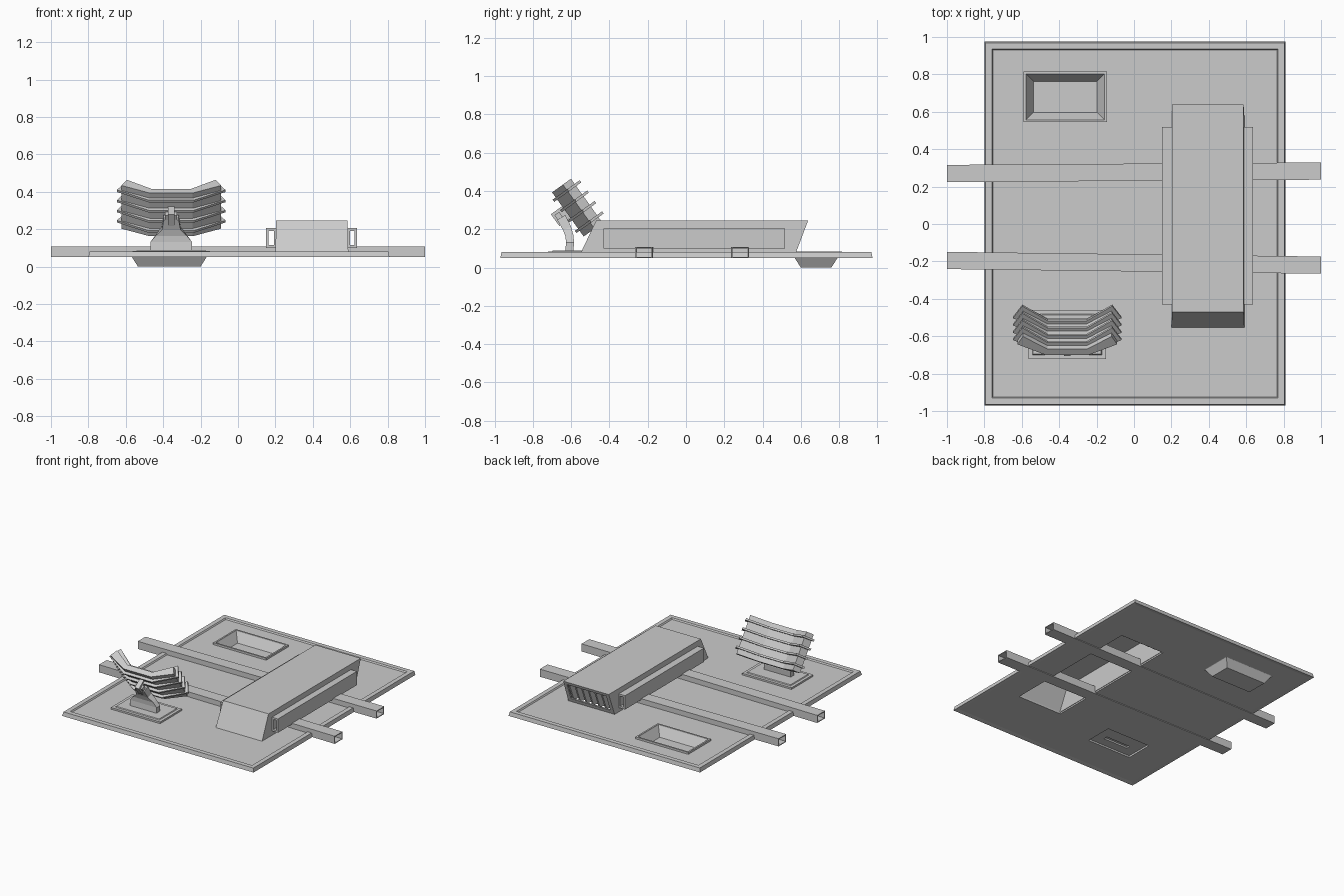
import bpy, bmesh

if "Cube" in bpy.data.objects:
    bpy.data.objects.remove(bpy.data.objects["Cube"])


def loft(name, rings, caps=True, wrap=False):
    """Skin a sequence of equal-sized point rings into a mesh object."""
    bm = bmesh.new()
    vr = [[bm.verts.new(p) for p in r] for r in rings]
    pairs = list(zip(vr, vr[1:])) + ([(vr[-1], vr[0])] if wrap else [])
    for a, b in pairs:
        n = len(a)
        for i in range(n):
            j = (i + 1) % n
            bm.faces.new((a[i], a[j], b[j], b[i]))
    if caps:
        bm.faces.new(vr[0])
        bm.faces.new(vr[-1])
    bmesh.ops.recalc_face_normals(bm, faces=bm.faces)
    me = bpy.data.meshes.new(name)
    bm.to_mesh(me)
    bm.free()
    ob = bpy.data.objects.new(name, me)
    bpy.context.collection.objects.link(ob)
    return ob


def rect(x0, x1, y0, y1, z, inset=0):
    i = inset
    return [(x0 + i, y0 + i, z), (x1 - i, y0 + i, z), (x1 - i, y1 - i, z), (x0 + i, y1 - i, z)]


def box(name, x0, x1, y0, y1, z0, z1):
    return loft(name, [rect(x0, x1, y0, y1, z0), rect(x0, x1, y0, y1, z1)])


def cut(ob, *cutters):
    """Subtract the cutters, bake the result and remove them."""
    for c in cutters:
        c.hide_render = True
        m = ob.modifiers.new("cut", 'BOOLEAN')
        m.operation, m.solver, m.object = 'DIFFERENCE', 'EXACT', c
    bpy.context.view_layer.update()
    me = bpy.data.meshes.new_from_object(ob.evaluated_get(bpy.context.evaluated_depsgraph_get()))
    ob.modifiers.clear()
    ob.data = me
    for c in cutters:
        bpy.data.objects.remove(c)


# Base plate: raised rim, openings under the housing, tray and pad
P = (-0.80, 0.81, -0.97, 0.975)
plate = loft("base_plate", [
    rect(*P, 0.055, 0.03), rect(*P, 0.05, 0.0), rect(*P, 0.08, 0.006),
    rect(*P, 0.08, 0.04), rect(*P, 0.07, 0.046)])
cut(plate,
    box("housing_cutter", 0.21, 0.58, -0.54, 0.56, 0, 0.2),
    box("tray_cutter", -0.575, -0.16, 0.56, 0.80, 0, 0.2),
    box("pad_cutter", -0.54, -0.175, -0.695, -0.485, 0, 0.2))

# Sunken tray with a raised lip
T = (-0.59, -0.145, 0.545, 0.815)
loft("tray", [
    rect(*T, 0.0, 0.055), rect(*T, 0.055, 0.02), rect(*T, 0.066, 0.0), rect(*T, 0.085, 0.0),
    rect(*T, 0.085, 0.012), rect(*T, 0.078, 0.014), rect(*T, 0.012, 0.052)])


# Open-ended tubular beams crossing the plate
def beam(name, yl, yr):
    def ring(x, y, t):
        h = 0.046 - t
        return [(x, y - h, 0.05 + t), (x, y + h, 0.05 + t), (x, y + h, 0.108 - t), (x, y - h, 0.108 - t)]
    loft(name, [ring(-1, yl, 0), ring(1, yr, 0), ring(1, yr, 0.006), ring(-1, yl, 0.006)],
         caps=False, wrap=True)


beam("rear_beam", 0.27, 0.283)
beam("front_beam", -0.195, -0.22)

# Housing: hollow, leaning shell with a vent opening at the back
B, U = (0.2, 0.59, -0.555, 0.57), (0.204, 0.586, -0.47, 0.638)
housing = loft("housing", [
    rect(*U, 0.232, 0.014), rect(*B, 0.066, 0.014), rect(*B, 0.066), rect(*U, 0.245)])
cut(housing, box("vent_cutter", 0.23, 0.56, 0.5, 0.75, 0.098, 0.222))


# Slanted vent slats following the leaning back face
def slat(i):
    x = 0.245 + i * 0.055

    def ring(z):
        y = 0.57 + (z - 0.08) * 0.41 - 0.012
        return [(x, y - 0.05, z), (x + 0.012, y - 0.05, z), (x + 0.042, y, z), (x + 0.03, y, z)]
    loft("vent_slat", [ring(0.09), ring(0.232)])


for i in range(6):
    slat(i)

# Side ducts, open at both ends
for name, x0, x1 in (("left_duct", 0.15, 0.206), ("right_duct", 0.584, 0.637)):
    duct = box(name, x0, x1, -0.43, 0.518, 0.10, 0.205)
    cut(duct, box("duct_cutter", x0 + 0.014, x1 - 0.014, -0.6, 0.7, 0.114, 0.191))

# Mounting pad with a slit below the arm
D = (-0.565, -0.15, -0.722, -0.46)
pad = loft("mount_pad", [rect(*D, 0.068), rect(*D, 0.083), rect(*D, 0.083, 0.022), rect(*D, 0.089, 0.026)])
cut(pad, box("slit_cutter", -0.46, -0.255, -0.625, -0.595, 0, 0.2))

# Curved tapering support arm
CX = -0.357
path = [(-0.61, 0.08, 0.112), (-0.606, 0.13, 0.112), (-0.609, 0.165, 0.085),
        (-0.622, 0.205, 0.05), (-0.652, 0.262, 0.04)]
loft("support_arm", [
    [(CX - w, y - 0.021, z - k), (CX + w, y - 0.021, z - k), (CX + w, y + 0.021, z + k), (CX - w, y + 0.021, z + k)]
    for (y, z, w), k in zip(path, (0, 0, 0.002, 0.009, 0.013))])


# Tilted frame of the panel: n runs through its thickness, d down its length
def tilt(x, n, d):
    return (CX + x, -0.70 + n * 0.81 + d * 0.58, 0.393 + n * 0.58 - d * 0.81)


def panel(name, half, d0, d1):
    prof = half + [(-x, n) for x, n in reversed(half)]
    loft(name, [[tilt(x, n, d) for x, n in prof] for d in (d0, d1)])


# Clamp joining arm and panel
panel("clamp_block", [(0.018, -0.072), (0.018, 0.01)], 0.09, 0.165)
panel("clamp_collar", [(0.032, -0.06), (0.032, -0.03)], 0.105, 0.15)

# Bent panel and its four fins
panel("bent_panel", [(0.115, 0.0), (0.267, 0.07), (0.237, 0.122), (0.105, 0.038)], 0.0, 0.285)
for i in range(4):
    d = 0.033 + i * 0.067
    panel("panel_fin", [(0.12, -0.02), (0.29, 0.075), (0.24, 0.155), (0.105, 0.058)], d, d + 0.014)
